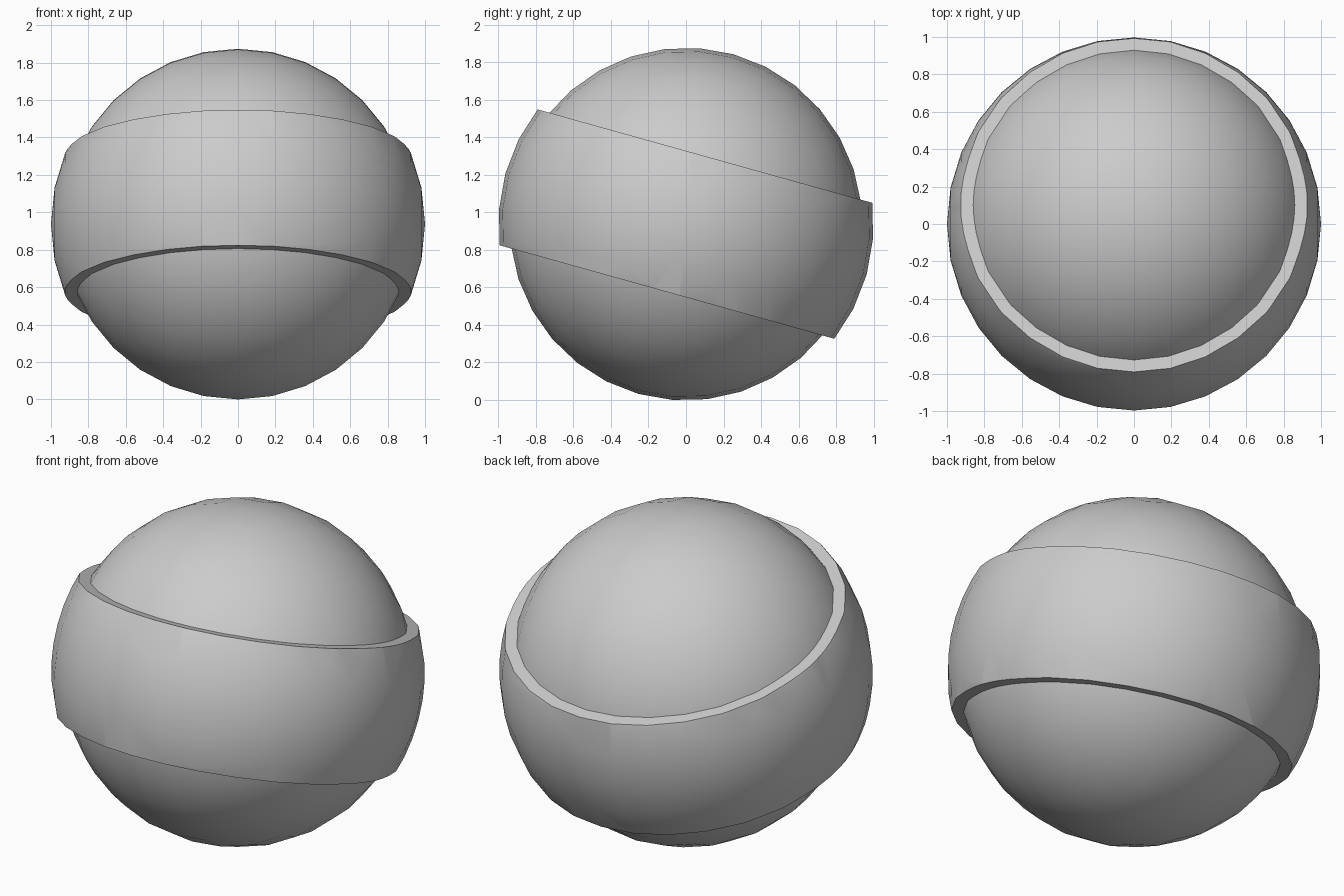
import bpy, bmesh, math
from mathutils import Matrix, Vector

cube = bpy.data.objects.get("Cube")
if cube:
    bpy.data.objects.remove(cube, do_unlink=True)

TILT = math.radians(-15.6)
CENTRE_Z = 0.937
HALF_BAND = 0.376

grey = bpy.data.materials.new("plain_grey")
grey.use_nodes = True
colour = (0.6, 0.6, 0.6, 1)
grey.diffuse_color = colour
grey.node_tree.nodes["Principled BSDF"].inputs["Base Color"].default_value = colour


def tilted_ball(name, radius, slice_at=None):
    """Ball with its poles on x, optionally cut to a slab, tilted about x."""
    bm = bmesh.new()
    bmesh.ops.create_uvsphere(bm, u_segments=32, v_segments=16, radius=radius)
    bmesh.ops.rotate(bm, verts=bm.verts, matrix=Matrix.Rotation(math.pi / 2, 3, 'Y'))
    if slice_at:
        for side in (1, -1):
            normal = Vector((0, 0, side))
            cut = bmesh.ops.bisect_plane(
                bm, geom=bm.verts[:] + bm.edges[:] + bm.faces[:],
                plane_co=normal * slice_at, plane_no=normal, clear_outer=True)
            rim = [e for e in cut["geom_cut"] if isinstance(e, bmesh.types.BMEdge)]
            bmesh.ops.contextual_create(bm, geom=rim)
        bmesh.ops.recalc_face_normals(bm, faces=bm.faces)
    bmesh.ops.rotate(bm, verts=bm.verts, matrix=Matrix.Rotation(TILT, 3, 'X'))
    mesh = bpy.data.meshes.new(name)
    bm.to_mesh(mesh)
    bm.free()
    mesh.materials.append(grey)
    obj = bpy.data.objects.new(name, mesh)
    obj.location.z = CENTRE_Z
    bpy.context.collection.objects.link(obj)
    bpy.ops.object.select_all(action='DESELECT')
    obj.select_set(True)
    bpy.context.view_layer.objects.active = obj
    bpy.ops.object.shade_smooth_by_angle(angle=math.radians(30))
    return obj


# Inner ball and the raised band wrapped around it
tilted_ball("ball", 0.94)
tilted_ball("raised_band", 1.0, HALF_BAND)
